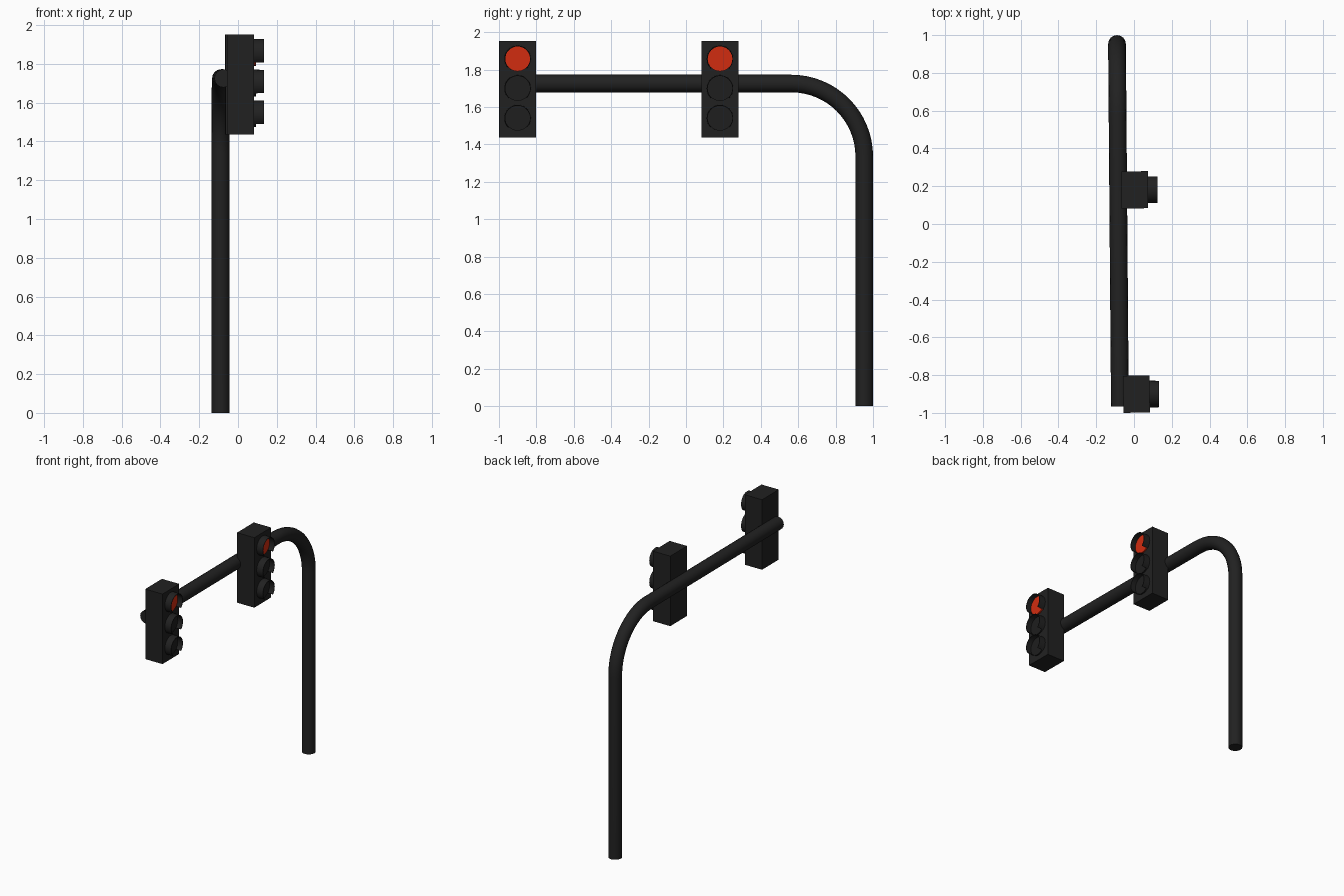
import bpy, bmesh, math
from mathutils import Matrix

if "Cube" in bpy.data.objects:
    bpy.data.objects.remove(bpy.data.objects["Cube"])


def material(name, rgb):
    m = bpy.data.materials.new(name)
    m.diffuse_color = (*rgb, 1)
    m.use_nodes = True
    m.node_tree.nodes["Principled BSDF"].inputs["Base Color"].default_value = m.diffuse_color
    return m


BLACK = material("black_paint", (0.0155, 0.0155, 0.0155))
DARK = material("unlit_lens", (0.013, 0.013, 0.013))
RED = material("red_lens", (0.64, 0.025, 0.005))


def make(name, bm, mat, matrix=Matrix(), smooth=False):
    bmesh.ops.recalc_face_normals(bm, faces=bm.faces[:])
    me = bpy.data.meshes.new(name)
    bm.to_mesh(me)
    bm.free()
    me.materials.append(mat)
    ob = bpy.data.objects.new(name, me)
    bpy.context.collection.objects.link(ob)
    ob.matrix_world = matrix
    if smooth:
        smooth_edges(ob)
    return ob


def smooth_edges(ob):
    bpy.ops.object.select_all(action='DESELECT')
    ob.select_set(True)
    bpy.context.view_layer.objects.active = ob
    bpy.ops.object.shade_smooth_by_angle(angle=math.radians(35))


# Bent pole: upright, quarter bend and long arm swept as one tube
R, TOP, Y0 = 0.39, 1.725, 0.953
path = [(Y0, 0.0)]
for i in range(17):
    a = math.pi / 2 * i / 16
    path.append((Y0 - R + R * math.cos(a), TOP - R + R * math.sin(a)))
path.append((-0.965, TOP))
curve = bpy.data.curves.new("bent_pole", 'CURVE')
curve.dimensions = '3D'
curve.bevel_depth = 0.047
curve.bevel_resolution = 6
curve.use_fill_caps = True
spline = curve.splines.new('POLY')
spline.points.add(len(path) - 1)
for p, (y, z) in zip(spline.points, path):
    p.co = (-0.09 + (Y0 - y) * 0.008, y, z, 1)   # arm leans very slightly
curve.materials.append(BLACK)
pole = bpy.data.objects.new("bent_pole", curve)
bpy.context.collection.objects.link(pole)
bpy.context.view_layer.objects.active = pole
pole.select_set(True)
bpy.ops.object.convert(target='MESH')
smooth_edges(bpy.context.view_layer.objects.active)


def housing():
    bm = bmesh.new()
    bmesh.ops.create_cube(bm, size=1)
    bmesh.ops.scale(bm, vec=(0.14, 0.196, 0.516), verts=bm.verts)
    return bm


def lens(z):
    # Disc on the front (+x) face
    bm = bmesh.new()
    bmesh.ops.create_cone(bm, cap_ends=True, segments=28, radius1=0.067, radius2=0.067, depth=0.02,
                          matrix=Matrix.Translation((0.07, 0, z)) @ Matrix.Rotation(math.pi / 2, 4, 'Y'))
    return bm


def hood(z):
    # Round visor, open along its underside
    bm = bmesh.new()
    n, rings = 24, []
    for i in range(n + 1):
        a = math.radians(-46 + 272 * i / n)
        rings.append([bm.verts.new((x, r * math.cos(a), z + r * math.sin(a)))
                      for x, r in ((0.065, 0.071), (0.12, 0.070), (0.12, 0.066), (0.065, 0.067))])
    for p, q in zip(rings, rings[1:]):
        for k in range(4):
            bm.faces.new((p[k], p[(k + 1) % 4], q[(k + 1) % 4], q[k]))
    bm.faces.new(rings[0])
    bm.faces.new(rings[-1])
    return bm


# Two signal heads, each with three hooded lenses, top one lit
for side, x, y in (("outer", 0.013, -0.901), ("inner", 0.004, 0.181)):
    place = Matrix.Translation((x, y, 1.694)) @ Matrix.Rotation(0.008, 4, 'Z')
    make(side + "_housing", housing(), BLACK, place)
    for label, z, mat in (("top", 0.163, RED), ("middle", 0.005, DARK), ("bottom", -0.154, DARK)):
        make(f"{side}_{label}_lens", lens(z), mat, place, True)
        make(f"{side}_{label}_hood", hood(z), BLACK, place, True)
